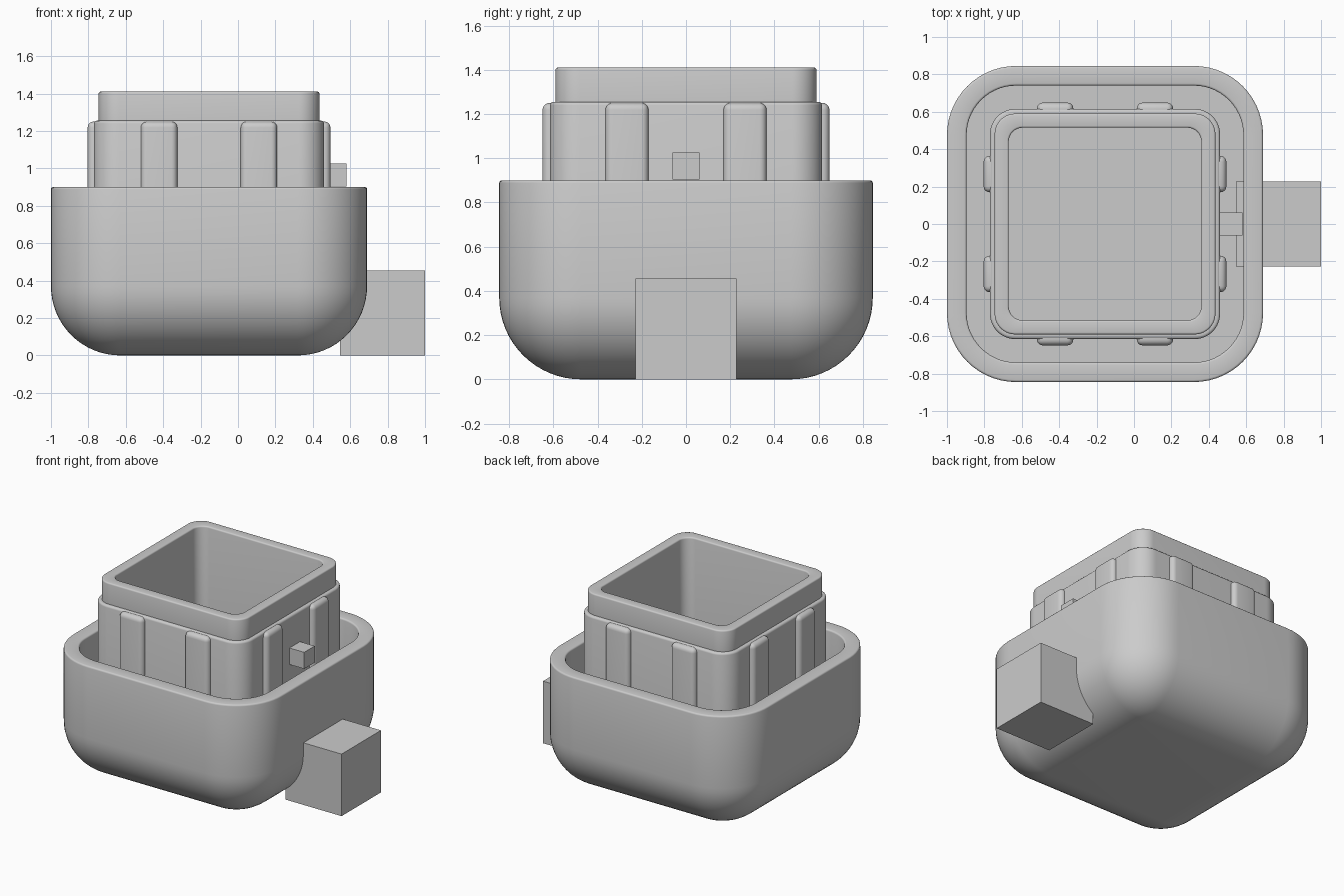
import bpy, bmesh, math
from mathutils import Matrix, Vector

if "Cube" in bpy.data.objects:
    bpy.data.objects.remove(bpy.data.objects["Cube"])

CX = -0.155  # centre of the nested cups in x

grey = bpy.data.materials.new("plain grey")
grey.diffuse_color = (0.6, 0.6, 0.6, 1)
grey.use_nodes = True
grey.node_tree.nodes["Principled BSDF"].inputs["Base Color"].default_value = grey.diffuse_color


def finish(name, bm, smooth=True):
    bmesh.ops.recalc_face_normals(bm, faces=bm.faces)
    me = bpy.data.meshes.new(name)
    bm.to_mesh(me)
    bm.free()
    me.materials.append(grey)
    ob = bpy.data.objects.new(name, me)
    bpy.context.collection.objects.link(ob)
    if smooth:
        bpy.ops.object.select_all(action='DESELECT')
        ob.select_set(True)
        bpy.context.view_layer.objects.active = ob
        bpy.ops.object.shade_smooth_by_angle(angle=math.radians(35))
    return ob


def loft(name, rings, seg=14):
    """Skin rounded-square rings given as (half width, corner radius, z)."""
    bm = bmesh.new()
    loops = []
    for half, r, z in rings:
        loop = []
        for q in range(4):
            sx, sy = [(1, 1), (-1, 1), (-1, -1), (1, -1)][q]
            for i in range(seg + 1):
                a = math.pi / 2 * (q + i / seg)
                loop.append(bm.verts.new((CX + sx * (half - r) + r * math.cos(a),
                                          sy * (half - r) + r * math.sin(a), z)))
        loops.append(loop)
    n = len(loops[0])
    for a, b in zip(loops, loops[1:]):
        for i in range(n):
            j = (i + 1) % n
            bm.faces.new((a[i], a[j], b[j], b[i]))
    bm.faces.new(loops[0])
    bm.faces.new(loops[-1])
    bmesh.ops.remove_doubles(bm, verts=bm.verts, dist=1e-5)
    return finish(name, bm)


def arc(half, r, z, b, sign):
    """Small rounded rim edge: sign 1 = outer edge going up, -1 = inner edge going down."""
    pts = []
    for i in range(4):
        t = math.pi / 2 * i / 3
        k = b * (1 - math.cos(t))
        pts.append((half - sign * k, r - sign * k, z - b + b * math.sin(t)))
    return pts if sign > 0 else pts[::-1]


# outer shell: rounded bottom, thin rim, flat-floored cavity
R, H = 0.37, 0.845
shell = []
for i in range(17):
    t = math.pi / 2 * i / 16
    r = max(R * math.sin(t), 1e-6)
    shell.append((H - R + r, r, R - R * math.cos(t)))
shell += arc(H, R, 0.9, 0.012, 1) + arc(0.74, 0.265, 0.9, 0.012, -1)
shell += [(0.74, 0.265, 0.2)]
loft("outer_shell", shell)

# inner cup: stepped neck and deep opening
cup = [(0.615, 0.135, 0.15)] + arc(0.615, 0.135, 1.255, 0.015, 1)
cup += [(0.59, 0.11, 1.255)] + arc(0.59, 0.11, 1.41, 0.01, 1)
cup += arc(0.515, 0.075, 1.41, 0.01, -1) + [(0.515, 0.075, 0.22)]
loft("inner_cup", cup)


def box_bm(lo, hi):
    bm = bmesh.new()
    lo, hi = Vector(lo), Vector(hi)
    m = Matrix.Translation((lo + hi) / 2) @ Matrix.Diagonal((*(hi - lo), 1))
    bmesh.ops.create_cube(bm, size=1, matrix=m)
    return bm


# grip ribs: two on each side of the cup
for side in range(4):
    for k, s in enumerate((-1, 1)):
        bm = box_bm((0.58, s * 0.267 - 0.0975, 0.18), (0.649, s * 0.267 + 0.0975, 1.25))
        edges = [e for e in bm.edges
                 if not all(v.co.x < 0.6 for v in e.verts)
                 and not all(v.co.z < 0.5 for v in e.verts)]
        bmesh.ops.bevel(bm, geom=edges, offset=0.032, segments=5, profile=0.5,
                        affect='EDGES', clamp_overlap=True)
        bm.transform(Matrix.Translation((CX, 0, 0)) @ Matrix.Rotation(side * math.pi / 2, 4, 'Z'))
        finish(f"grip_rib_{side}_{k}", bm)

# square blocks on the right side
finish("side_block", box_bm((0.545, -0.228, 0), (1.0, 0.228, 0.455)), False)
finish("small_peg", box_bm((0.455, -0.061, 0.904), (0.58, 0.061, 1.025)), False)
